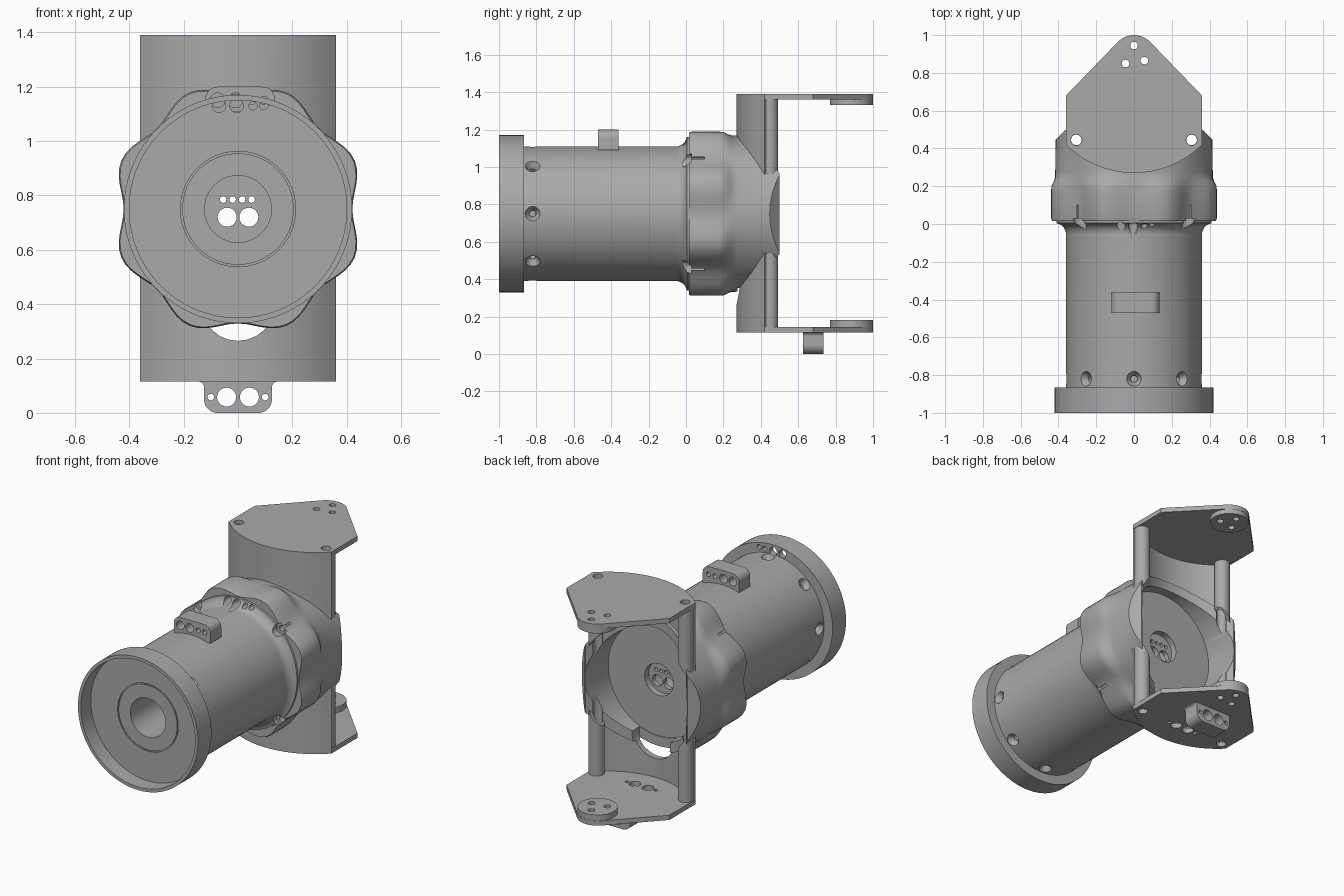
import bpy, bmesh
from math import sin, cos, pi, radians, asin
from mathutils import Vector, Matrix

if "Cube" in bpy.data.objects:
    bpy.data.objects.remove(bpy.data.objects["Cube"])

grey = bpy.data.materials.new("machined grey")
grey.use_nodes = True
colour = (0.4, 0.4, 0.4, 1)
grey.diffuse_color = colour
grey.node_tree.nodes["Principled BSDF"].inputs["Base Color"].default_value = colour

AXIS_Z = 0.75          # height of the main cylinder axis
ARC_Y, ARC_R = 0.777, 0.507   # curved bracket wall, axis along z


def finish(name, bm):
    bmesh.ops.recalc_face_normals(bm, faces=bm.faces)
    mesh = bpy.data.meshes.new(name)
    bm.to_mesh(mesh)
    bm.free()
    mesh.materials.append(grey)
    ob = bpy.data.objects.new(name, mesh)
    bpy.context.collection.objects.link(ob)
    return ob


def arc(cx, cy, r, a0, a1, n=12):
    step = radians(a1 - a0) / n
    return [(cx + r * cos(radians(a0) + i * step), cy + r * sin(radians(a0) + i * step))
            for i in range(n + 1)]


def prism(name, outline, lo, hi, axis="z"):
    """Extrude an outline along z (xy points) or along y (xz points)."""
    bm = bmesh.new()
    place = (lambda u, v, w: (u, v, w)) if axis == "z" else (lambda u, v, w: (u, w, v))
    face = bm.faces.new([bm.verts.new(place(u, v, lo)) for u, v in outline])
    moved = bmesh.ops.extrude_face_region(bm, geom=[face])["geom"]
    bmesh.ops.translate(bm, vec=place(0, 0, hi - lo),
                        verts=[v for v in moved if isinstance(v, bmesh.types.BMVert)])
    return finish(name, bm)


def rod(name, start, end, r1, r2=None, sides=32):
    bm = bmesh.new()
    a, b = Vector(start), Vector(end)
    turn = (b - a).to_track_quat("Z", "Y").to_matrix().to_4x4()
    bmesh.ops.create_cone(bm, cap_ends=True, segments=sides, radius1=r1,
                          radius2=r1 if r2 is None else r2, depth=(b - a).length,
                          matrix=Matrix.Translation((a + b) / 2) @ turn)
    return finish(name, bm)


def combine(target, tools, operation="DIFFERENCE"):
    bpy.context.view_layer.objects.active = target
    for tool in tools:
        mod = target.modifiers.new("cut", "BOOLEAN")
        mod.operation, mod.solver, mod.object = operation, "EXACT", tool
        bpy.ops.object.modifier_apply(modifier=mod.name)
        bpy.data.objects.remove(tool)


def y_hole(x, z, r, lo, hi):
    return rod("cutter", (x, lo, z), (x, hi, z), r, sides=24)


def z_hole(x, y, r, lo, hi):
    return rod("cutter", (x, y, lo), (x, y, hi), r, sides=24)


# Body: one turned profile (y, radius, lobe amount), lobed around the housing
profile = [(.2, 0, 0), (.2, .123, 0), (-.9, .123, 0), (-.9, .205, 0), (-.893, .205, 0),
           (-.893, .212, 0), (-.9, .212, 0), (-.9, .4, 0), (-1, .4, 0), (-1, .42, 0),
           (-.865, .42, 0), (-.865, .36, 0)]
profile += [(y, .42 - r, 0) for y, r in
            [(-.055 + .06 * sin(radians(a)), .06 * cos(radians(a))) for a in range(0, 81, 10)]]
profile += [(.015, .411, 0), (.015, .438, 1), (.03, .443, 1), (.18, .443, 1), (.2, .442, .95),
            (.225, .433, .6), (.25, .422, .2), (.275, .417, 0), (.5, .415, 0),
            (.5, .358, 0), (.27, .355, 0), (.27, .1, 0), (.23, .1, 0), (.23, 0, 0)]
SEG = 96
bm = bmesh.new()
rings = []
for y, r, lobe in profile:
    count = SEG if r else 1
    ring = []
    for i in range(count):
        a = 2 * pi * i / SEG
        rr = r - lobe * .022 * cos(8 * a)
        ring.append(bm.verts.new((rr * cos(a), y, AXIS_Z + rr * sin(a))))
    rings.append(ring)
for p, q in zip(rings, rings[1:]):
    for i in range(SEG):
        j = (i + 1) % SEG
        corners = [p[i % len(p)], p[j % len(p)], q[j % len(q)], q[i % len(q)]]
        bm.faces.new(list(dict.fromkeys(corners)))
body = finish("motor_housing", bm)

# Clearance sweep through the open rear and side chamfers on the rim
cuts = [rod("cutter", (0, ARC_Y, -.2), (0, ARC_Y, 1.7), .45, sides=96)]
for s in (-1, 1):
    cuts.append(prism("cutter", [(s * .46, .405), (s * .46, .6), (s * .255, .6)], .2, 1.3))
    cuts.append(z_hole(s * .305, .445, .028, -.2, 1.7))
# Cable and screw holes through the centre wall
CABLE_ROW = [(-.055, .012), (-.02, .012), (.015, .012), (.05, .012)]
cuts += [y_hole(x, .785, r, .15, .26) for x, r in CABLE_ROW]
cuts += [y_hole(x, .72, .035, .15, .26) for x in (-.04, .04)]
# Cable row through the front flange and into the housing shoulder
for x, r in [(-.07, .025), (-.005, .025), (.055, .015), (.095, .015)]:
    cuts.append(y_hole(x, 1.13, r, -.93, -.84))
    cuts.append(y_hole(x, 1.13, r, -.08, .08))
# Screw pockets on the shoulder, countersunk screws round the tube
for k in range(8):
    a = k * pi / 4
    dx, dz = cos(a), sin(a)
    at = lambda r: (r * dx, -.82, AXIS_Z + r * dz)
    cuts.append(rod("cutter", at(.325), at(.365), .018, .043, 24))
    cuts.append(rod("cutter", at(.28), at(.34), .016, None, 16))
    if k % 2:
        cuts.append(y_hole(.405 * dx, AXIS_Z + .405 * dz, .036, -.12, .03))
        cuts.append(y_hole(.405 * dx, AXIS_Z + .405 * dz, .018, 0, .1))
cuts.append(y_hole(0, .4, .135, .275, .7))
combine(body, cuts)

# Rear bracket: curved wall and posts, trimmed to the housing
half = asin(.36 / ARC_R) * 180 / pi
front_edge = arc(0, ARC_Y, ARC_R, 270 - half, 270 + half, 32)
wall = prism("bracket_wall", front_edge + arc(0, ARC_Y, .472, 270 + half, 270 - half, 32),
             .14, 1.365)
posts = [rod("post", (s * .312, .447, .14), (s * .312, .447, 1.365), .046) for s in (-1, 1)]
combine(wall, posts, "UNION")
combine(wall, [rod("cutter", (0, -.5, AXIS_Z), (0, 1.2, AXIS_Z), .395, sides=96)]
        + [z_hole(s * .305, .445, .028, 0, 1.5) for s in (-1, 1)]
        + [y_hole(0, .4, .135, .2, .7)])

# Upper and lower plates, each with a bearing pad under its tip
plate_outline = front_edge + [(.36, .68)] + arc(0, .88, .12, 45, 135) + [(-.36, .68)]
TIP_HOLES = [(0, .945), (-.045, .85), (.055, .865)]
plates = {}
for name, lo, hi, pad_lo, pad_hi in (("upper", 1.36, 1.39, 1.33, 1.37),
                                     ("lower", .115, .145, .135, .182)):
    plate = prism(name + "_plate", plate_outline, lo, hi)
    pad = rod("pad", (0, .884, pad_lo), (0, .884, pad_hi), .115, sides=48)
    combine(plate, [pad], "UNION")
    combine(plate, [z_hole(x, y, .02, lo - .1, hi + .1) for x, y in TIP_HOLES]
            + [z_hole(s * .305, .445, .029, lo - .1, hi + .1) for s in (-1, 1)])
    plates[name] = plate
combine(plates["lower"], [z_hole(x, .445, r, 0, .3) for x, r in
                          ((-.1, .012), (-.045, .034), (.045, .034), (.1, .012))])

# Cable clip on top of the tube
clip = prism("tube_cable_clip", [(-.12, 1.09), (.135, 1.09)] + arc(.09, 1.155, .045, 0, 90)
             + arc(-.075, 1.155, .045, 90, 180), -.47, -.36, "y")
combine(clip, [y_hole(x, 1.15, r, -.6, -.2) for x, r in
               ((-.075, .027), (-.01, .027), (.05, .015), (.095, .015))])

# Cable clip under the lower plate, flared where it meets the plate
low = prism("plate_cable_clip", arc(.145, .095, .02, 90, 180) + arc(.075, .05, .05, 0, -90)
            + arc(-.075, .05, .05, -90, -180) + arc(-.145, .095, .02, 0, 90) + [(-.1, .12), (.1, .12)],
            .625, .735, "y")
combine(low, [y_hole(x, .058, r, .5, .9) for x, r in
              ((-.1, .012), (-.042, .035), (.042, .035), (.1, .012))])

# Smooth the curved faces, keep the machined edges crisp
bpy.ops.object.select_all(action="DESELECT")
for ob in (body, wall, clip, low, *plates.values()):
    ob.select_set(True)
bpy.context.view_layer.objects.active = body
bpy.ops.object.shade_smooth_by_angle(angle=radians(30))
